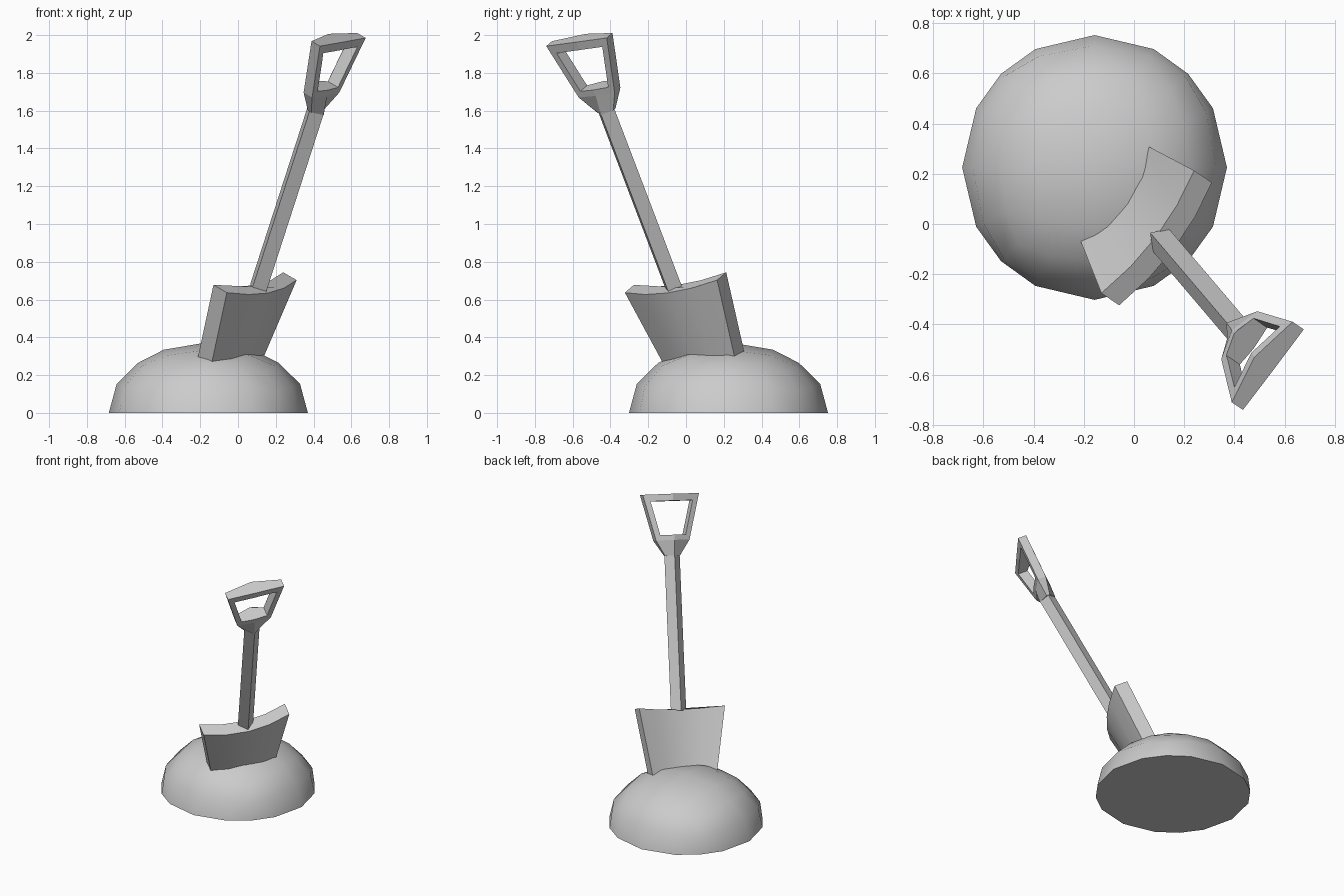
import bpy, bmesh
from mathutils import Vector

if "Cube" in bpy.data.objects:
    bpy.data.objects.remove(bpy.data.objects["Cube"])

# Spade frame: d runs up the shaft, w across the blade, n out of its lower face
P0 = Vector((0.10, -0.056, 0.64))
d = Vector((0.29, -0.341, 0.896)).normalized()
w = Vector((0.597, 0.796, 0.10))
w = (w - d * w.dot(d)).normalized()
n = w.cross(d)


def finish(name, bm, smooth=None):
    bmesh.ops.recalc_face_normals(bm, faces=bm.faces[:])
    me = bpy.data.meshes.new(name)
    bm.to_mesh(me)
    bm.free()
    ob = bpy.data.objects.new(name, me)
    bpy.context.collection.objects.link(ob)
    if smooth:
        bpy.ops.object.select_all(action='DESELECT')
        bpy.context.view_layer.objects.active = ob
        ob.select_set(True)
        bpy.ops.object.shade_smooth_by_angle(angle=smooth)
    return ob


def loft(name, rings, smooth=None):
    """Skin closed rings given as (across, out, along) in the spade frame."""
    bm = bmesh.new()
    rows = [[bm.verts.new(P0 + w * a + n * b + d * c) for a, b, c in r] for r in rings]
    for lo, hi in zip(rows, rows[1:]):
        for i in range(len(lo)):
            j = (i + 1) % len(lo)
            bm.faces.new((lo[i], lo[j], hi[j], hi[i]))
    bm.faces.new(rows[0])
    bm.faces.new(rows[-1])
    return finish(name, bm, smooth)


# Mound: upper half of a squashed cube-sphere
R = 0.527
bm = bmesh.new()
bmesh.ops.create_cube(bm, size=2)
bmesh.ops.subdivide_edges(bm, edges=bm.edges[:], cuts=3, use_grid_fill=True)
bmesh.ops.delete(bm, geom=[v for v in bm.verts if v.co.z < -0.1], context='VERTS')
for v in bm.verts:
    low = abs(v.co.z - 0.5) < 0.01
    p = v.co.normalized() * R
    k = 1.03 if low else 1.0
    v.co = (p.x * k - 0.157, p.y * k + 0.225, p.z * (0.65 if low else 0.71))
bmesh.ops.holes_fill(bm, edges=[e for e in bm.edges if e.is_boundary], sides=0)
finish("mound", bm, 0.75)


# Blade: thick curved plate, narrowing downwards into the mound
def blade_ring(s, half):
    ts = [-1, -0.5, 0, 0.5, 1]
    def row(off):
        return [(t * half, off + 0.05 * (1 - t * t), s - 0.015 * (1 - t * t)) for t in ts]
    return row(0.018) + row(-0.077)[::-1]


loft("blade", [blade_ring(-0.48, 0.22), blade_ring(0.042, 0.308)], 0.6)


# Shaft: square bar turned on its corner
def diamond(s, h=0.055):
    return [(h, 0, s), (0, h, s), (-h, 0, s), (0, -h, s)]


loft("shaft", [diamond(0.02), diamond(1.09)])


# Handle: flared grip with a trapezoid opening
def grip_ring(s, half, t, front, back):
    return [(half, t, s), (0, front, s), (-half, t, s),
            (-half, -t, s), (0, -back, s), (half, -t, s)]


handle = loft("handle", [grip_ring(1.075, 0.054, 0.012, 0.057, 0.057),
                         grip_ring(1.18, 0.12, 0.03, 0.04, 0.07),
                         grip_ring(1.494, 0.202, 0.03, 0.031, 0.07)])


def hole_ring(s, half):
    return [(half, 0.3, s), (-half, 0.3, s), (-half, -0.3, s), (half, -0.3, s)]


cutter = loft("handle_hole_cutter", [hole_ring(1.215, 0.092), hole_ring(1.447, 0.152)])
cutter.hide_render = True
cutter.hide_viewport = True
cut = handle.modifiers.new("opening", 'BOOLEAN')
cut.operation = 'DIFFERENCE'
cut.solver = 'EXACT'
cut.object = cutter
